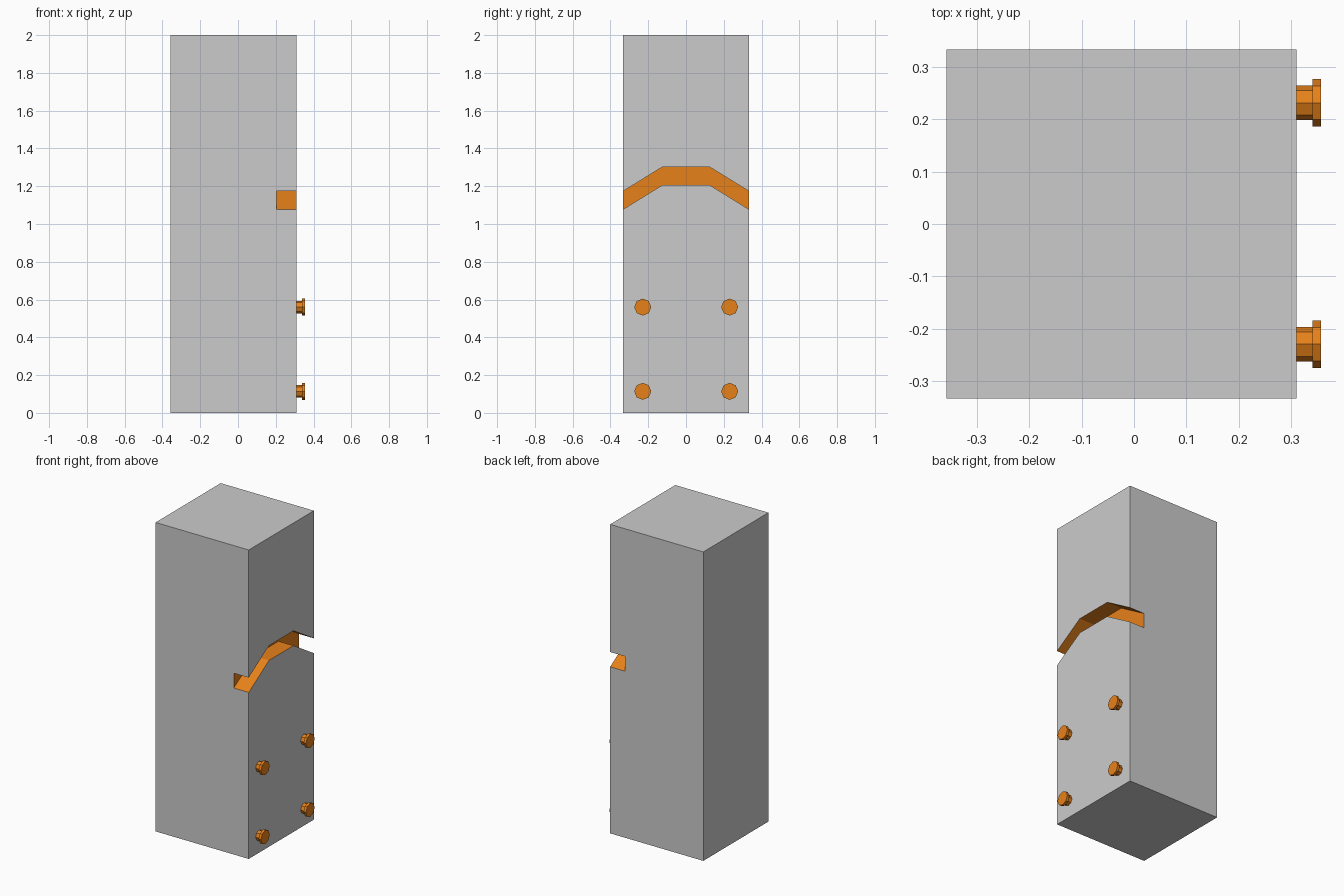
import bpy, bmesh, math

if "Cube" in bpy.data.objects:
    bpy.data.objects.remove(bpy.data.objects["Cube"])

ORANGE = bpy.data.materials.new("orange")
ORANGE.diffuse_color = (0.8, 0.22, 0.01, 1)
ORANGE.use_nodes = True
ORANGE.node_tree.nodes["Principled BSDF"].inputs["Base Color"].default_value = ORANGE.diffuse_color


def make_object(name, bm, mats):
    bmesh.ops.recalc_face_normals(bm, faces=bm.faces)
    mesh = bpy.data.meshes.new(name)
    bm.to_mesh(mesh)
    bm.free()
    for m in mats:
        mesh.materials.append(m)
    ob = bpy.data.objects.new(name, mesh)
    bpy.context.collection.objects.link(ob)
    return ob


def extrude_x(name, profile, x0, x1, mats, index=0):
    """Prism with a (y, z) profile running from x0 to x1."""
    bm = bmesh.new()
    face = bm.faces.new([bm.verts.new((x0, y, z)) for y, z in profile])
    new = bmesh.ops.extrude_face_region(bm, geom=[face], use_keep_orig=True)["geom"]
    bmesh.ops.translate(bm, vec=(x1 - x0, 0, 0),
                        verts=[v for v in new if isinstance(v, bmesh.types.BMVert)])
    for f in bm.faces:
        f.material_index = index
    return make_object(name, bm, mats)


def lathe_x(name, profile, y, z, sides=8):
    """Closed stepped peg from (x, radius) rings."""
    bm = bmesh.new()
    rings = []
    for x, r in profile:
        rings.append([bm.verts.new((x, y + r * math.cos(math.tau * i / sides),
                                    z + r * math.sin(math.tau * i / sides)))
                      for i in range(sides)])
    for a, b in zip(rings, rings[1:]):
        for i in range(sides):
            j = (i + 1) % sides
            bm.faces.new((a[i], a[j], b[j], b[i]))
    bm.faces.new(rings[0])
    bm.faces.new(rings[-1])
    return make_object(name, bm, [ORANGE])


# Main square pillar
H, FACE = 0.333, 0.31
pillar = extrude_x("pillar", [(-H, 0), (H, 0), (H, 2), (-H, 2)],
                   -0.357, FACE, [None, ORANGE])

# Arched groove across the right face, with orange inner walls
half = [(0.125, 1.302), (0.425, 1.117)]
top = [(-y, z) for y, z in reversed(half)] + half
bottom = [(y, z - 0.096) for y, z in reversed(top)]
cutter = extrude_x("groove_cutter", top + bottom, 0.203, 0.45, [None, ORANGE], 1)
cutter.hide_render = True

mod = pillar.modifiers.new("groove", 'BOOLEAN')
mod.operation = 'DIFFERENCE'
mod.solver = 'EXACT'
mod.object = cutter
bpy.context.view_layer.objects.active = pillar
pillar.select_set(True)
bpy.ops.object.modifier_apply(modifier=mod.name)
bpy.data.objects.remove(cutter, do_unlink=True)

# Four octagonal bolts on the lower right face
bolt = [(FACE, 0.033), (0.34, 0.033), (0.34, 0.045), (0.356, 0.045)]
for row, z in (("lower", 0.114), ("upper", 0.56)):
    for side, y in (("front", -0.229), ("back", 0.231)):
        lathe_x(f"bolt_{row}_{side}", bolt, y, z)
